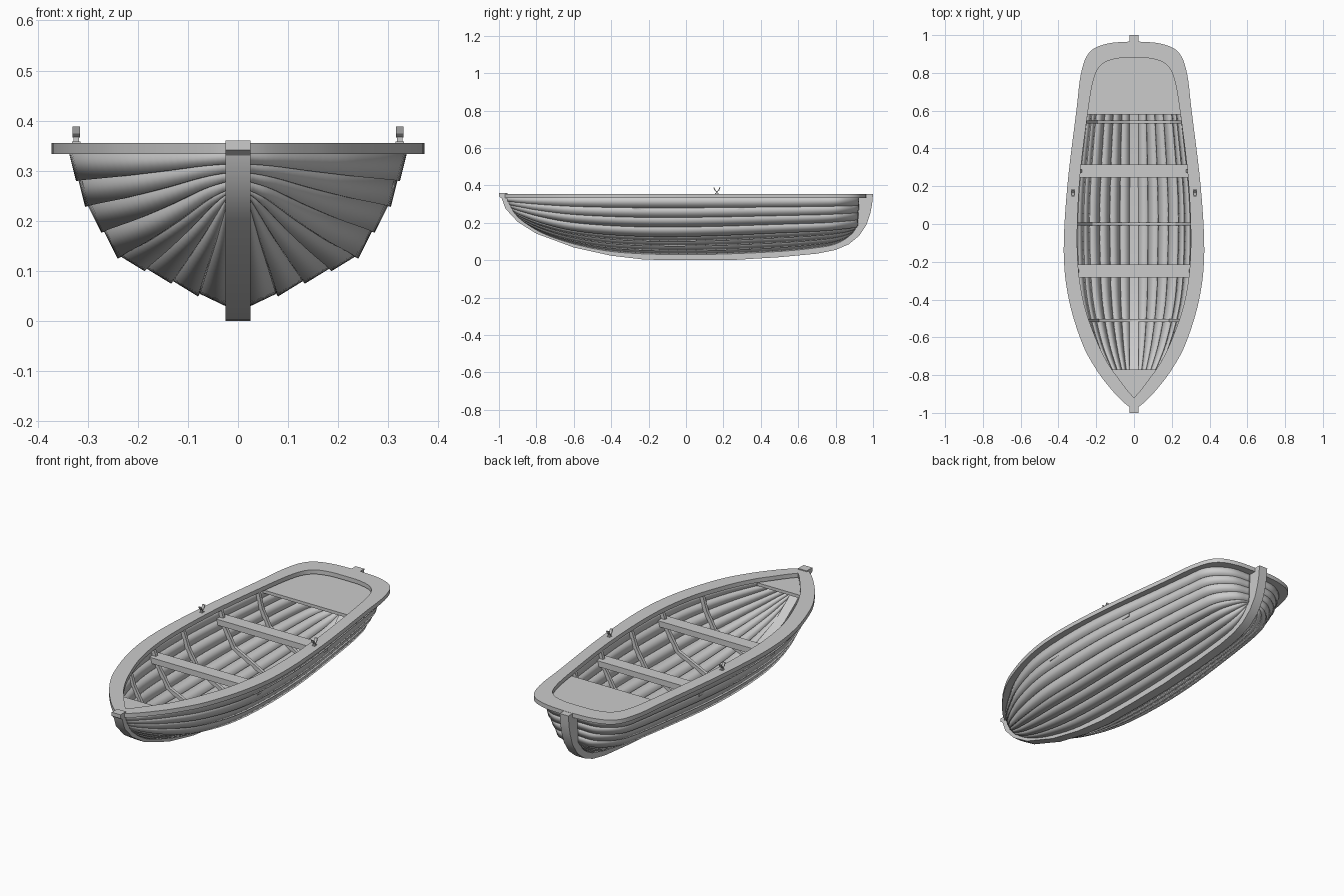
import bpy, math
from mathutils import Vector

if "Cube" in bpy.data.objects:
    bpy.data.objects.remove(bpy.data.objects["Cube"])


def make(name, verts, faces, smooth=True):
    me = bpy.data.meshes.new(name)
    me.from_pydata([tuple(v) for v in verts], [], faces)
    ob = bpy.data.objects.new(name, me)
    bpy.context.collection.objects.link(ob)
    if smooth:
        bpy.ops.object.select_all(action='DESELECT')
        ob.select_set(True)
        bpy.context.view_layer.objects.active = ob
        bpy.ops.object.shade_smooth_by_angle(angle=math.radians(30))
    return ob


def spline(pts, n=6):
    """Catmull-Rom through the points, n samples per span."""
    p = [Vector(q) for q in pts]
    p = [2 * p[0] - p[1]] + p + [2 * p[-1] - p[-2]]
    out = []
    for i in range(1, len(p) - 2):
        a, b, c, d = p[i - 1:i + 3]
        for k in range(n):
            t = k / n
            out.append(0.5 * (2 * b + (c - a) * t + (2 * a - 5 * b + 4 * c - d) * t * t
                              + (3 * b - a - 3 * c + d) * t ** 3))
    return out + [p[-2]]


def mirror(ob):
    ob.modifiers.new("mirror", 'MIRROR')
    return ob


def tube(name, rings, closed=False, smooth=True):
    """Skin a row of four-point rings, capped unless closed."""
    verts = [v for r in rings for v in r]
    n, faces = len(rings), []
    for i in range(n if closed else n - 1):
        a, b = 4 * i, 4 * ((i + 1) % n)
        faces += [(a + k, a + (k + 1) % 4, b + (k + 1) % 4, b + k) for k in range(4)]
    if not closed:
        faces += [(3, 2, 1, 0), tuple(4 * n - 4 + k for k in range(4))]
    ob = make(name, verts, faces, False)
    import bmesh
    bm = bmesh.new()
    bm.from_mesh(ob.data)
    bmesh.ops.recalc_face_normals(bm, faces=bm.faces)
    bm.to_mesh(ob.data)
    bm.free()
    if smooth:
        bpy.ops.object.select_all(action='DESELECT')
        ob.select_set(True)
        bpy.context.view_layer.objects.active = ob
        bpy.ops.object.shade_smooth_by_angle(angle=math.radians(30))
    return ob


def box(name, x0, x1, y0, y1, z0, z1):
    return tube(name, [[(x, y0, z0), (x, y1, z0), (x, y1, z1), (x, y0, z1)] for x in (x0, x1)],
                smooth=False)


# Hull guide lines from bow to stern: keel, chine and top edge
keel = spline([(.022, y, z) for y, z in (
    (-.9, .235), (-.85, .19), (-.75, .135), (-.6, .085), (-.4, .045), (-.15, .03),
    (.15, .03), (.5, .045), (.7, .065), (.8, .085), (.87, .125), (.905, .17))])
chine = spline([
    (.02, -.925, .265), (.06, -.885, .245), (.115, -.78, .205), (.175, -.62, .165),
    (.22, -.4, .14), (.235, -.15, .13), (.235, .15, .135), (.21, .5, .15),
    (.185, .72, .16), (.155, .83, .17), (.09, .905, .18), (.02, .92, .19)])
top = spline([(x, y, .336) for x, y in (
    (.012, -.97), (.075, -.905), (.155, -.785), (.245, -.62), (.315, -.4), (.337, -.15),
    (.328, .15), (.285, .5), (.258, .72), (.235, .84), (.14, .915), (.015, .927))])
mid = [(c + t) / 2 + Vector((.06 * c.x, 0, 0)) for c, t in zip(chine, top)]


def edge_line(k):
    """Plank edge k: 0 keel, 4 chine, 6 mid, 8 top."""
    if k <= 4:
        a, b, f = keel, chine, k / 4
    elif k <= 6:
        a, b, f = chine, mid, (k - 4) / 2
    else:
        a, b, f = mid, top, (k - 6) / 2
    return [p.lerp(q, f) for p, q in zip(a, b)]


lines = [edge_line(k) for k in range(9)]

# Overlapping hull planks
verts, faces = [], []
for k in range(8):
    lo, hi, base = lines[k], lines[k + 1], len(verts)
    for p, q in zip(lo, hi):
        lap = Vector((.004, 0, -.005)) if k else Vector((0, 0, 0))
        verts += [p + lap, q]
    for i in range(len(lo) - 1):
        a = base + 2 * i
        faces.append((a, a + 2, a + 3, a + 1))
hull = make("hull_planks", verts, faces)
sol = hull.modifiers.new("thickness", 'SOLIDIFY')
sol.thickness, sol.offset = .01, -1
mirror(hull)

# Keel with stem and stern post: outer and inner profile pairs
pairs = [(-1, .36, -.955, .36), (-1, .341, -.955, .341), (-.985, .33, -.945, .33),
         (-.965, .275, -.92, .285), (-.9, .205, -.87, .235), (-.8, .142, -.77, .165),
         (-.6, .068, -.59, .097), (-.4, .024, -.4, .057), (-.22, .003, -.2, .043),
         (0, 0, 0, .04), (.25, .001, .22, .043), (.5, .016, .48, .056),
         (.7, .035, .68, .076), (.8, .055, .77, .092), (.87, .085, .83, .12),
         (.925, .13, .87, .16), (.965, .19, .9, .21), (.985, .25, .915, .26),
         (.995, .3, .92, .305), (1, .354, .925, .354)]
w = .025
tube("keel", [[(-w, a, b), (w, a, b), (w, c, d), (-w, c, d)] for a, b, c, d in pairs])

# Flat rim around the top
outer = spline([(0, -.985), (.06, -.94), (.125, -.87), (.2, -.77), (.275, -.63), (.345, -.4),
                (.372, -.15), (.353, .2), (.305, .6), (.28, .8), (.235, .91), (.14, .955), (0, .967)])
inner = spline([(0, -.92), (.035, -.88), (.08, -.82), (.14, -.735), (.205, -.6), (.27, -.4),
                (.3, -.15), (.29, .2), (.25, .55), (.215, .76), (.17, .845), (.09, .876), (0, .88)])
z0, z1 = .333, .355
half = [(o, i) for o, i in zip(outer, inner)]
loop = [(s * o.x, o.y, s * i.x, i.y) for s, part in ((1, half), (-1, half[-2:0:-1])) for o, i in part]
tube("rim", [[(a, b, z0), (a, b, z1), (c, d, z1), (c, d, z0)] for a, b, c, d in loop], closed=True)


# Bow and stern decks just under the rim
def deck(name, y_cut, stern):
    shape = [i.lerp(o, .22) for o, i in half]
    keep = [p for p in shape if (p.y > y_cut) == stern]
    if not stern:
        keep.reverse()
    near = min(shape, key=lambda p: abs(p.y - y_cut))
    keep.insert(0, Vector((near.x, y_cut)))
    keep[-1].x = .002
    tube(name, [[(-p.x, p.y, .312), (p.x, p.y, .312), (p.x, p.y, .328), (-p.x, p.y, .328)]
                for p in keep], smooth=False)


deck("stern_deck", .58, True)
deck("bow_deck", -.77, False)


# Ribs following the hull section
def section(y):
    pts = []
    for ln in lines:
        for p, q in zip(ln, ln[1:]):
            if p.y <= y <= q.y:
                pts.append(p.lerp(q, (y - p.y) / (q.y - p.y)))
                break
    return pts


def rib(y):
    right = [Vector((0, y, section(y)[0].z))] + section(y)
    centre, rings = Vector((0, y, .4)), []
    for p in right:
        d = (centre - p).normalized()
        a, b = p + d * .006, p + d * .026
        if p.x == 0:
            a.x = b.x = 0
        h = Vector((0, .008, 0))
        rings.append([a - h, a + h, b + h, b - h])
    mirror(tube("rib", rings))


for y in (-.51, -.25, 0, .28, .54):
    rib(y)

# Seats with bolts at their ends
for y in (-.248, .28):
    hw = .312 if y < 0 else .297
    box("seat", -hw, hw, y - .034, y + .034, .265, .295)
    for s in (-1, 1):
        x = s * (hw - .017)
        box("seat_bolt", x - .004, x + .004, y - .004, y + .004, .29, .299)

# Forked oarlocks
for s in (-1, 1):
    x = s * .323
    box("oarlock_base", x - .008, x + .008, .156, .174, .35, .358)
    box("oarlock_post", x - .005, x + .005, .161, .169, .355, .37)
    for t in (-1, 1):
        path = [(.165, .366), (.165 + t * .010, .374), (.165 + t * .016, .388)]
        tube("oarlock_prong", [[(x - .007, y - .003, z), (x + .007, y - .003, z),
                                (x + .007, y + .003, z), (x - .007, y + .003, z)] for y, z in path],
             smooth=False)
